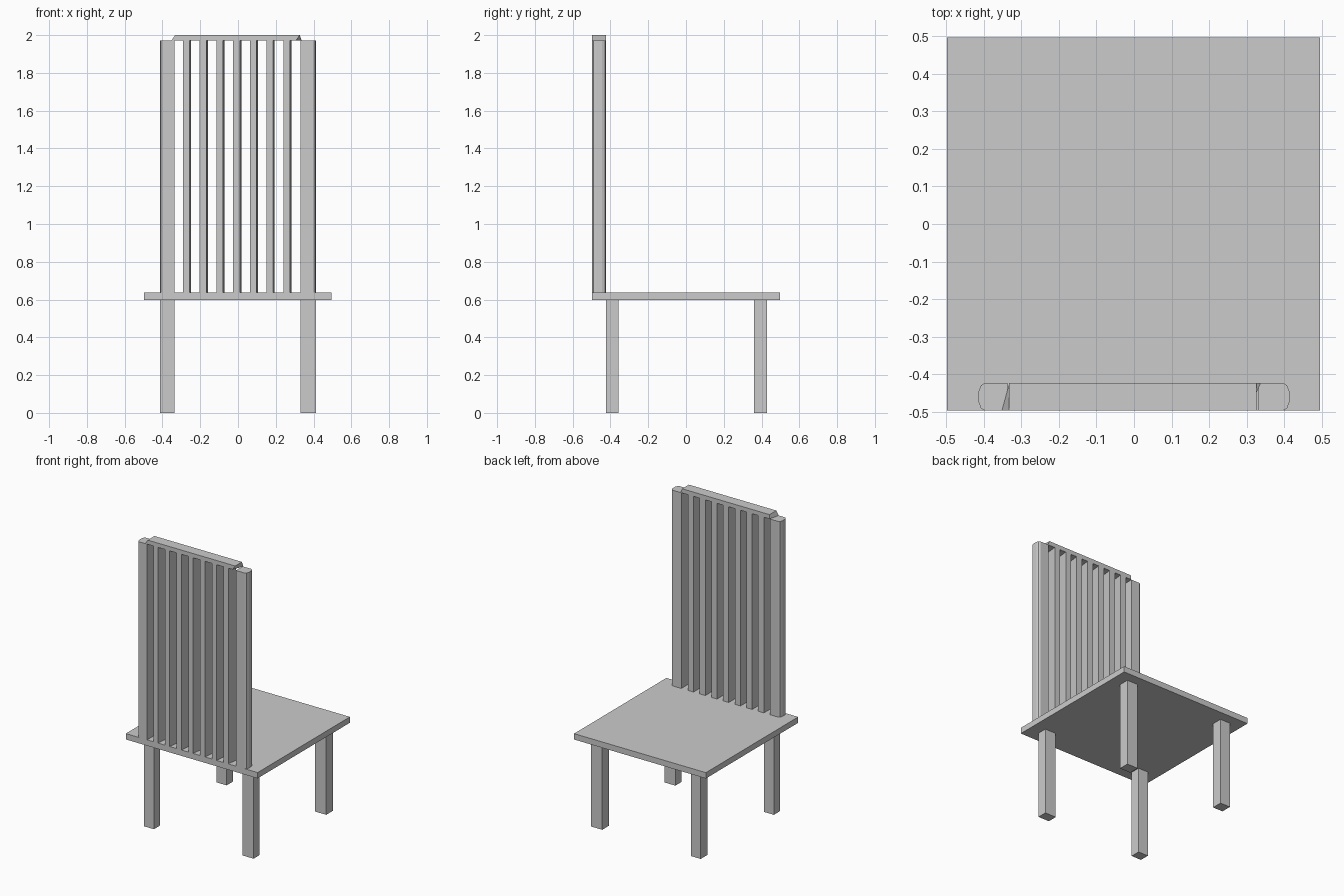
import bpy, bmesh

if "Cube" in bpy.data.objects:
    bpy.data.objects.remove(bpy.data.objects["Cube"])


def make_mesh(name, verts, faces):
    mesh = bpy.data.meshes.new(name)
    mesh.from_pydata(verts, [], faces)
    bm = bmesh.new()
    bm.from_mesh(mesh)
    bmesh.ops.recalc_face_normals(bm, faces=bm.faces)
    bm.to_mesh(mesh)
    bm.free()
    obj = bpy.data.objects.new(name, mesh)
    bpy.context.collection.objects.link(obj)
    return obj


def loft(name, bottom, top, z0, z1):
    """Join a bottom outline to a top outline with the same point count."""
    n = len(bottom)
    verts = [(x, y, z0) for x, y in bottom] + [(x, y, z1) for x, y in top]
    faces = [tuple(range(n)), tuple(range(n, 2 * n))]
    faces += [(i, (i + 1) % n, n + (i + 1) % n, n + i) for i in range(n)]
    return make_mesh(name, verts, faces)


def rect(x0, x1, y0, y1):
    return [(x0, y0), (x1, y0), (x1, y1), (x0, y1)]


SEAT_Z0, SEAT_Z1, POST_Z1 = 0.597, 0.637, 1.971
FRONT, BACK = -0.497, -0.424  # depth range of the backrest

# Seat slab
seat = rect(-0.498, 0.496, -0.497, 0.497)
loft("seat", seat, seat, SEAT_Z0, SEAT_Z1)

# Four square legs
for side, x0, x1 in (("left", -0.412, -0.337), ("right", 0.331, 0.414)):
    for end, y0, y1 in (("front", -0.424, -0.358), ("rear", 0.359, 0.43)):
        leg = rect(x0, x1, y0, y1)
        loft(f"{end}_leg_{side}", leg, leg, 0.0, SEAT_Z0)

# Back posts with rounded outer edges
for side, s, inner in (("left", -1, 0.337), ("right", 1, 0.332)):
    profile = [(inner, FRONT), (0.398, FRONT), (0.408, FRONT + 0.006),
               (0.414, FRONT + 0.022), (0.414, BACK - 0.022),
               (0.408, BACK - 0.006), (0.398, BACK), (inner, BACK)]
    profile = [(s * x, y) for x, y in profile]
    loft(f"back_post_{side}", profile, profile, SEAT_Z1, POST_Z1)

# Seven slats, slightly wider at the rear
for i in range(7):
    c = -0.27 + i * 0.0885
    slat = [(c - 0.021, FRONT), (c + 0.014, FRONT), (c + 0.022, BACK), (c - 0.021, BACK)]
    loft(f"back_slat_{i + 1}", slat, slat, SEAT_Z1, POST_Z1)

# Top rail with sloping ends
rail_bottom = [(-0.352, FRONT), (0.307, FRONT), (0.337, BACK), (-0.332, BACK)]
loft("top_rail", rail_bottom, rect(-0.333, 0.327, FRONT, BACK), POST_Z1, 2.0)
